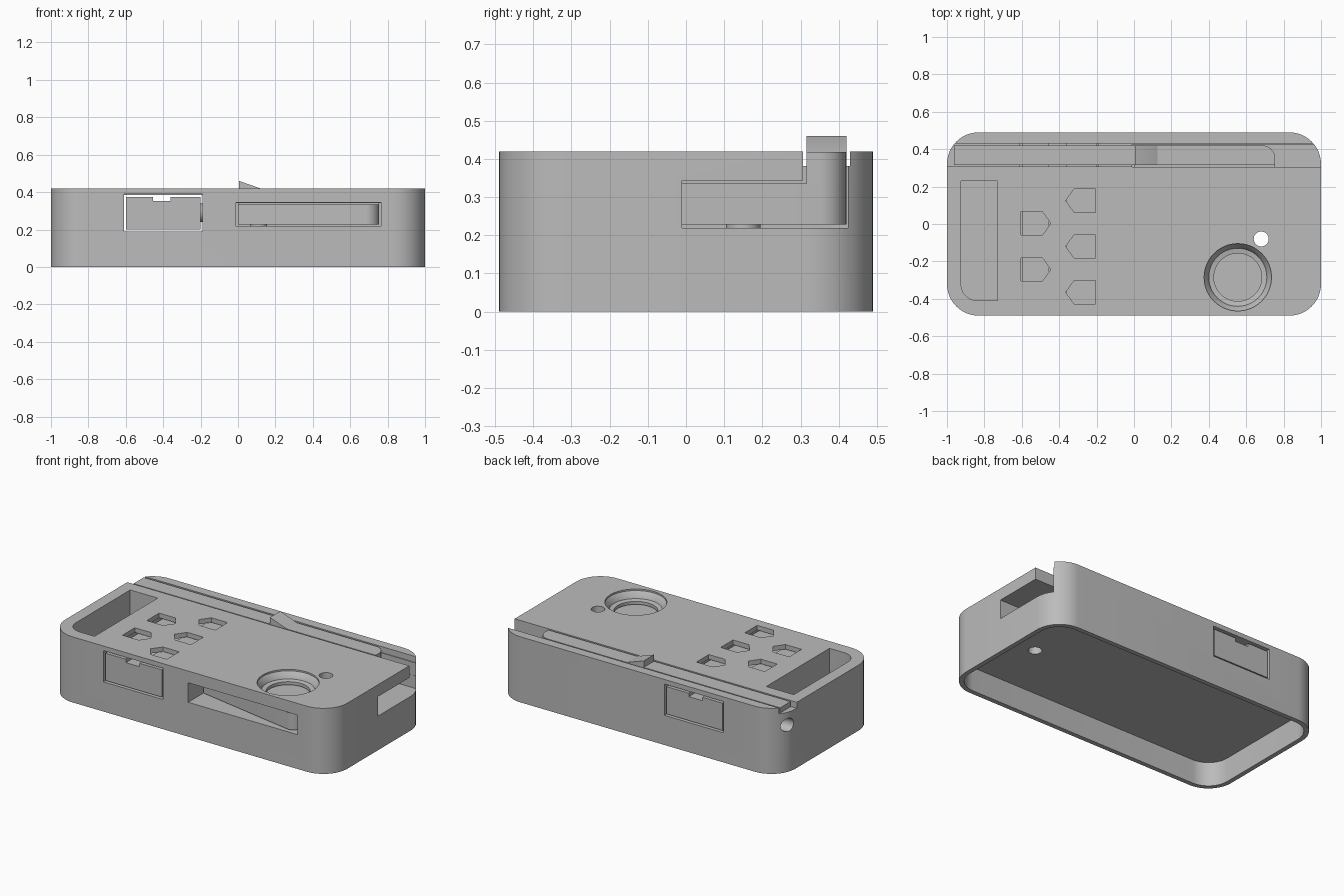
import bpy, bmesh, math
from mathutils import Matrix, Vector

cube = bpy.data.objects.get("Cube")
if cube:
    bpy.data.objects.remove(cube, do_unlink=True)

grey = bpy.data.materials.new("plain grey")
grey.use_nodes = True
grey.diffuse_color = (0.5, 0.5, 0.5, 1)
grey.node_tree.nodes["Principled BSDF"].inputs["Base Color"].default_value = grey.diffuse_color


def finish(name, bm):
    bmesh.ops.recalc_face_normals(bm, faces=bm.faces)
    mesh = bpy.data.meshes.new(name)
    bm.to_mesh(mesh)
    bm.free()
    mesh.materials.append(grey)
    ob = bpy.data.objects.new(name, mesh)
    bpy.context.collection.objects.link(ob)
    return ob


def prism(name, pts, z0, z1):
    bm = bmesh.new()
    face = bm.faces.new([bm.verts.new((x, y, z0)) for x, y in pts])
    top = bmesh.ops.extrude_face_region(bm, geom=[face])["geom"]
    verts = [v for v in top if isinstance(v, bmesh.types.BMVert)]
    bmesh.ops.translate(bm, verts=verts, vec=(0, 0, z1 - z0))
    return finish(name, bm)


def rounded(x0, x1, y0, y1, radii, steps=12):
    """Rectangle outline; radii run from the far right corner anticlockwise."""
    pts = []
    corners = [(x1, y1, -1, -1), (x0, y1, 1, -1), (x0, y0, 1, 1), (x1, y0, -1, 1)]
    for i, ((x, y, sx, sy), r) in enumerate(zip(corners, radii)):
        n = steps if r else 0
        for k in range(n + 1):
            a = math.pi / 2 * (i + (k / n if n else 0))
            pts.append((x + sx * r + r * math.cos(a), y + sy * r + r * math.sin(a)))
    return pts


def box(name, x0, x1, y0, y1, z0, z1):
    return prism(name, rounded(x0, x1, y0, y1, [0] * 4), z0, z1)


def rod(name, centre, radius, length, axis="Z"):
    bm = bmesh.new()
    turn = Matrix.Rotation(math.pi / 2, 4, "Y") if axis == "X" else Matrix()
    bmesh.ops.create_cone(bm, cap_ends=True, segments=40, radius1=radius, radius2=radius,
                          depth=length, matrix=Matrix.Translation(Vector(centre)) @ turn)
    return finish(name, bm)


def lathe(name, profile, cx, cy):
    bm = bmesh.new()
    verts = [bm.verts.new((cx + r, cy, z)) for r, z in profile]
    edges = [bm.edges.new(p) for p in zip(verts, verts[1:])]
    bmesh.ops.spin(bm, geom=verts + edges, cent=(cx, cy, 0), axis=(0, 0, 1),
                   angle=math.tau, steps=48)
    bmesh.ops.remove_doubles(bm, verts=bm.verts, dist=1e-5)
    return finish(name, bm)


def select(ob):
    bpy.ops.object.select_all(action="DESELECT")
    ob.select_set(True)
    bpy.context.view_layer.objects.active = ob


def cut(ob, cutter):
    select(ob)
    mod = ob.modifiers.new("cut", "BOOLEAN")
    mod.operation, mod.solver, mod.object = "DIFFERENCE", "EXACT", cutter
    bpy.ops.object.modifier_apply(modifier=mod.name)
    bpy.data.objects.remove(cutter, do_unlink=True)


# Case shell, hollow underneath
H = 0.42
case = prism("case", rounded(-1, 1, -0.49, 0.49, [0.17] * 4), 0, H)
cut(case, prism("hollow", rounded(-0.97, 0.97, -0.46, 0.46, [0.14] * 4), -0.1, 0.155))

# Tray tunnel from front to back, shutter channel and front slot
cut(case, box("tunnel", -0.61, -0.19, -0.6, 0.6, 0.19, 0.39))
cut(case, box("front_slot", -0.01, 0.765, -0.6, 0.1, 0.22, 0.345))
cut(case, box("side_channel", -0.011, 1.1, -0.01, 0.424, 0.219, 0.343))

# Groove along the top, deep where the slider travels
cut(case, box("groove", -1.1, 1.1, 0.307, 0.43, 0.382, 0.6))
cut(case, box("deep_groove", -0.012, 1.1, 0.306, 0.425, 0.3, 0.6))

# Top pocket with one rounded corner
cut(case, prism("pocket", rounded(-0.925, -0.73, -0.41, 0.23, [0, 0, 0.09, 0]), 0.2, 0.6))

# Arrow-shaped openings in two columns, pointing at each other
arrow = [(-0.08, -0.0625), (0.035, -0.0625), (0.08, 0), (0.035, 0.0625), (-0.08, 0.0625)]
for cx, way, rows in ((-0.525, 1, (0.003, -0.243)), (-0.285, -1, (0.125, -0.12, -0.365))):
    for cy in rows:
        pts = [(cx + way * x, cy + y) for x, y in arrow]
        cut(case, prism("arrow_opening", pts, 0.36, 0.6))

# Stepped round lens opening
cut(case, lathe("lens_opening", [(0, 0.5), (0.18, 0.5), (0.18, 0.41), (0.16, 0.385),
                                 (0.155, 0.37), (0.128, 0.365), (0.128, 0.3), (0, 0.3)],
                0.555, -0.285))

# Hole in the right-hand end
cut(case, rod("end_hole", (-0.9, 0.38, 0.3), 0.042, 0.5, "X"))

# Tray filling the tunnel, with a shallow groove along its top
tray = box("tray", -0.6, -0.2, -0.485, 0.485, 0.2, 0.375)
cut(tray, box("tray_groove", -0.455, -0.36, -0.6, 0.6, 0.353, 0.5))
tray_stop = rod("tray_stop", (-0.198, -0.38, 0.29), 0.05, 0.015, "X")

# Sliding shutter with a slanted front edge and rounded end
tip = [(0.755 - 0.07 * (1 - math.sin(a)), -0.405 - 0.07 * math.cos(a))
       for a in (k * math.pi / 16 for k in range(9))]
heel = [(0.685 + 0.07 * math.cos(a), 0.35 + 0.07 * math.sin(a))
        for a in (k * math.pi / 16 for k in range(9))]
shutter = prism("shutter", [(0.0, -0.35)] + tip + heel + [(0.0, 0.42)], 0.228, 0.335)
shutter_stop = rod("shutter_stop", (0.11, 0.15, 0.224), 0.045, 0.012)

# Strip carrying the shutter along the groove
strip_end = prism("slider_block", rounded(0, 0.755, 0.316, 0.42, [0.07, 0, 0, 0]), 0.33, H - 0.002)
strip = box("slider_strip", -0.962, 0.001, 0.316, 0.42, 0.385, H - 0.002)

# Wedge-shaped thumb catch
bm = bmesh.new()
side = [bm.verts.new((x, 0.316, z)) for x, z in ((0.005, 0.41), (0.135, 0.41), (0.125, 0.418), (0.005, 0.46))]
out = bmesh.ops.extrude_face_region(bm, geom=[bm.faces.new(side)])["geom"]
bmesh.ops.translate(bm, verts=[v for v in out if isinstance(v, bmesh.types.BMVert)], vec=(0, 0.104, 0))
catch = finish("thumb_catch", bm)

# Pin hole straight through case and shutter
for ob in (case, shutter):
    cut(ob, rod("pin_hole", (0.68, -0.08, 0.3), 0.04, 0.8))

for ob in (case, tray, tray_stop, shutter, shutter_stop, strip_end, strip, catch):
    select(ob)
    bpy.ops.object.shade_smooth_by_angle(angle=math.radians(30))
